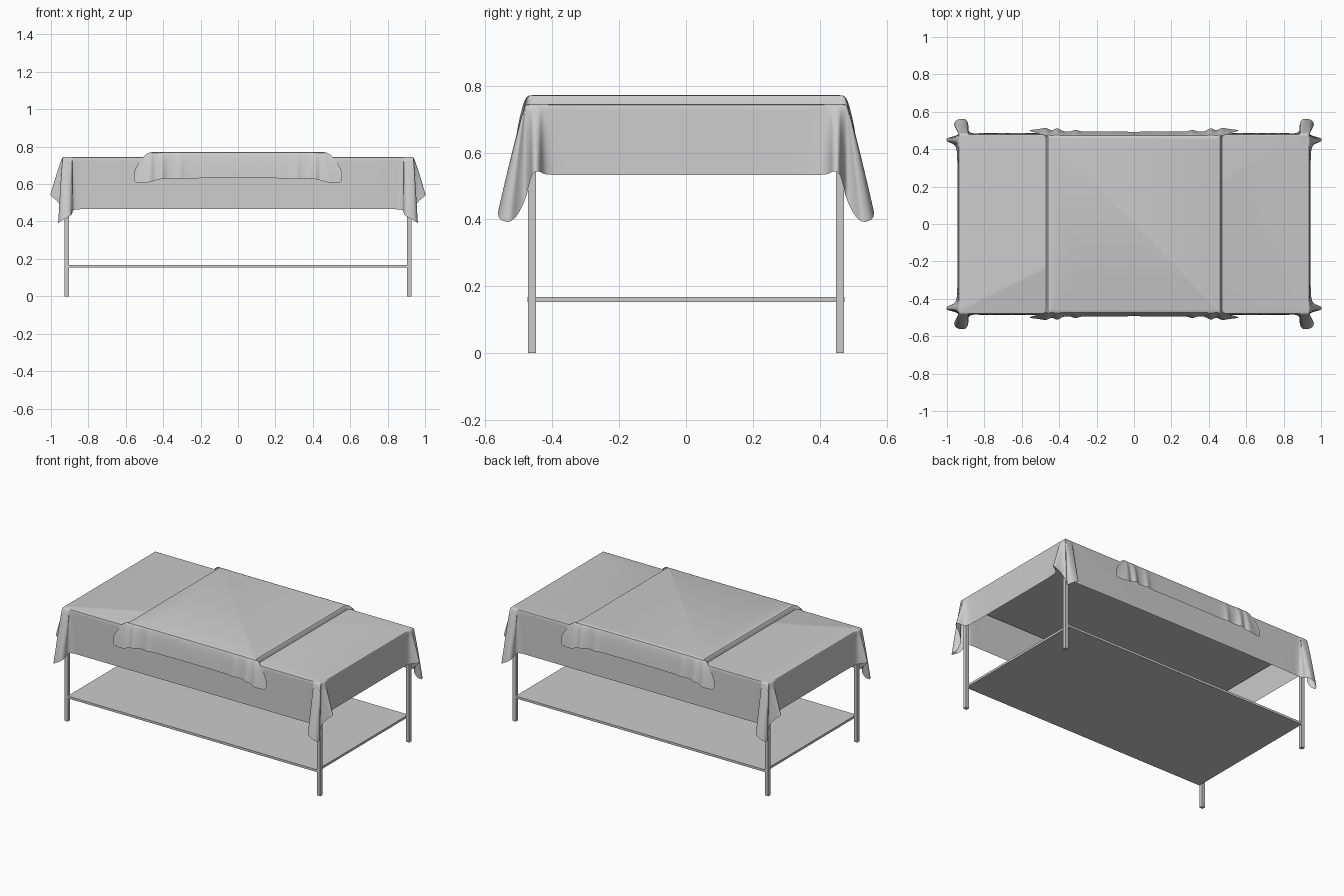
import bpy, bmesh, math

if "Cube" in bpy.data.objects:
    bpy.data.objects.remove(bpy.data.objects["Cube"])


def box(name, x0, x1, y0, y1, z0, z1):
    bpy.ops.mesh.primitive_cube_add(size=1, location=((x0 + x1) / 2, (y0 + y1) / 2, (z0 + z1) / 2))
    ob = bpy.context.object
    ob.name = name
    ob.scale = (x1 - x0, y1 - y0, z1 - z0)
    bpy.ops.object.transform_apply(location=False, rotation=False, scale=True)
    return ob


def soften(pts, times=2):
    """Corner cutting: rounds the folds and keeps the straight runs straight."""
    for _ in range(times):
        out = [pts[0]]
        for a, b in zip(pts, pts[1:]):
            for k in (0.22, 0.78):
                out.append(tuple(u + (v - u) * k for u, v in zip(a, b)))
        pts = out + [pts[-1]]
    return pts


def draped_cloth(name, hx, hy, top, hem, power, rings=12):
    """Flat top (hx, hy) whose sides hang down to a folded hem.
    hem: one quarter, from middle of the front to middle of the right side (x, y, z)."""
    q = soften(hem)
    half = q + [(x, -y, z) for x, y, z in reversed(q[:-1])]
    loop = half + [(-x, y, z) for x, y, z in reversed(half[1:-1])]
    bm = bmesh.new()
    rows = []

    def add_row(t, inset, dz):
        row = []
        for x, y, z in loop:
            cx = max(-hx, min(hx, x))
            cy = max(-hy, min(hy, y))
            f = t ** power
            px, py = cx + (x - cx) * f, cy + (y - cy) * f
            px *= 1 - inset / hx
            py *= 1 - inset / hy
            row.append(bm.verts.new((px, py, top + (z - top) * t - dz)))
        rows.append(row)

    add_row(0, 0.008, 0)
    add_row(0, 0.002, 0.002)
    for i in range(1, rings + 1):
        add_row((i / rings) ** 1.4, 0, 0)
    n = len(loop)
    for a, b in zip(rows, rows[1:]):
        for i in range(n):
            j = (i + 1) % n
            bm.faces.new((a[i], b[i], b[j], a[j]))
    bm.faces.new(rows[0])
    bmesh.ops.remove_doubles(bm, verts=bm.verts, dist=0.0003)
    bmesh.ops.recalc_face_normals(bm, faces=bm.faces)
    me = bpy.data.meshes.new(name)
    bm.to_mesh(me)
    bm.free()
    ob = bpy.data.objects.new(name, me)
    bpy.context.collection.objects.link(ob)
    bpy.ops.object.select_all(action='DESELECT')
    ob.select_set(True)
    bpy.context.view_layer.objects.active = ob
    bpy.ops.object.shade_smooth_by_angle(angle=math.radians(40))
    return ob


# Frame: four legs, low shelf and table top board
for sx, side in ((-1, "left"), (1, "right")):
    for sy, end in ((-1, "front"), (1, "back")):
        x, y = sx * 0.916, sy * 0.461
        box(f"{end}_{side}_leg", x - 0.012, x + 0.012, y - 0.012, y + 0.012, 0, 0.715)
box("shelf", -0.905, 0.905, -0.474, 0.474, 0.153, 0.168)
box("table_top", -0.93, 0.93, -0.474, 0.474, 0.712, 0.738)

# Large tablecloth with two folded ears at every corner
draped_cloth("tablecloth", 0.938, 0.481, 0.745, [
    (0, -0.487, 0.467), (0.4, -0.488, 0.467), (0.8, -0.486, 0.466), (0.87, -0.484, 0.465),
    (0.888, -0.50, 0.455), (0.885, -0.54, 0.44), (0.905, -0.565, 0.425), (0.95, -0.558, 0.40),
    (0.965, -0.53, 0.39), (0.945, -0.505, 0.41), (0.935, -0.48, 0.46), (0.965, -0.468, 0.51),
    (1.005, -0.458, 0.54), (1.00, -0.44, 0.545), (0.958, -0.425, 0.535), (0.945, -0.39, 0.533),
    (0.944, -0.2, 0.533), (0.944, 0, 0.533)], 0.9)

# Thin raised square cloth in the middle, hanging over front and back
draped_cloth("centre_cloth", 0.456, 0.468, 0.772, [
    (0, -0.493, 0.632), (0.15, -0.494, 0.632), (0.28, -0.493, 0.63), (0.31, -0.505, 0.63),
    (0.34, -0.494, 0.63), (0.38, -0.495, 0.63), (0.41, -0.515, 0.628), (0.44, -0.498, 0.62),
    (0.47, -0.515, 0.61), (0.51, -0.508, 0.607), (0.56, -0.502, 0.61), (0.552, -0.495, 0.69),
    (0.50, -0.49, 0.695), (0.474, -0.47, 0.738), (0.472, -0.44, 0.738),
    (0.472, -0.2, 0.738), (0.472, 0, 0.738)], 0.5)
